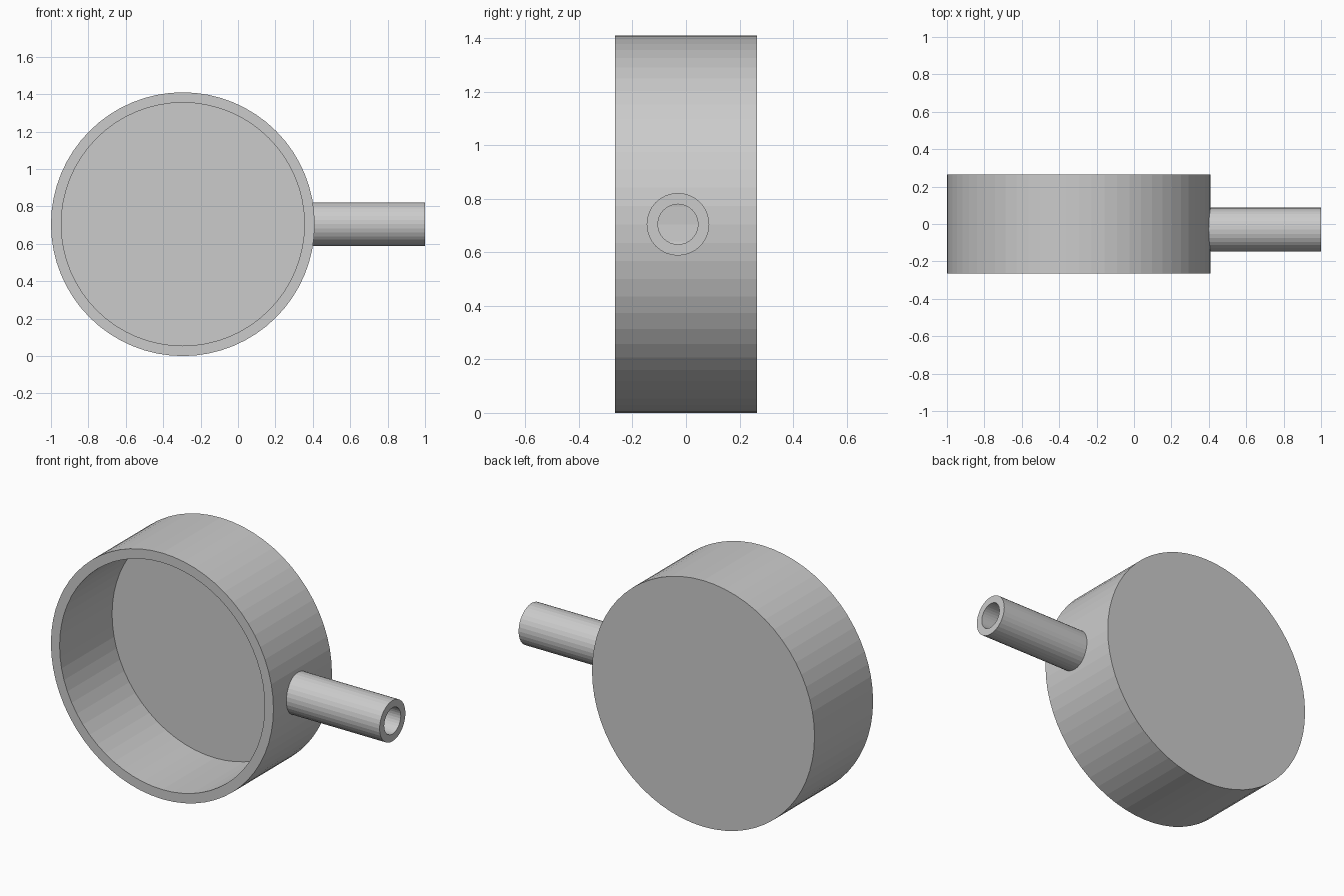
import bpy
from math import pi

if "Cube" in bpy.data.objects:
    bpy.data.objects.remove(bpy.data.objects["Cube"])

CX, CZ, R = -0.295, 0.705, 0.705   # dish centre and radius
TUBE_Y = -0.03                      # tube sits mid-cavity


def cylinder(name, axis, radius, start, end, a, b, sides):
    """Cylinder along 'x' (a=y, b=z) or 'y' (a=x, b=z)."""
    mid = (start + end) / 2
    loc, rot = ((mid, a, b), (0, pi / 2, 0)) if axis == 'x' else ((a, mid, b), (pi / 2, 0, 0))
    # quarter-step so a corner lies on the main axes
    bpy.ops.mesh.primitive_cylinder_add(vertices=sides, radius=radius, depth=end - start,
                                        location=loc, rotation=rot)
    ob = bpy.context.object
    ob.name = name
    return ob


def combine(target, other, operation):
    mod = target.modifiers.new(operation.lower(), 'BOOLEAN')
    mod.operation, mod.object, mod.solver = operation, other, 'EXACT'
    bpy.context.view_layer.objects.active = target
    bpy.ops.object.modifier_apply(modifier=mod.name)
    bpy.data.objects.remove(other)


# round dish with a side tube
dish = cylinder("dish_with_side_tube", 'y', R, -0.265, 0.265, CX, CZ, 64)
combine(dish, cylinder("tube", 'x', 0.117, 0.375, 1.0, TUBE_Y, CZ, 32), 'UNION')

# open front cavity, leaving a thin back
combine(dish, cylinder("cavity", 'y', 0.65, -0.4, 0.21, CX, CZ, 64), 'DIFFERENCE')

# bore through the tube into the cavity
combine(dish, cylinder("bore", 'x', 0.075, 0.2, 1.1, TUBE_Y, CZ, 32), 'DIFFERENCE')
